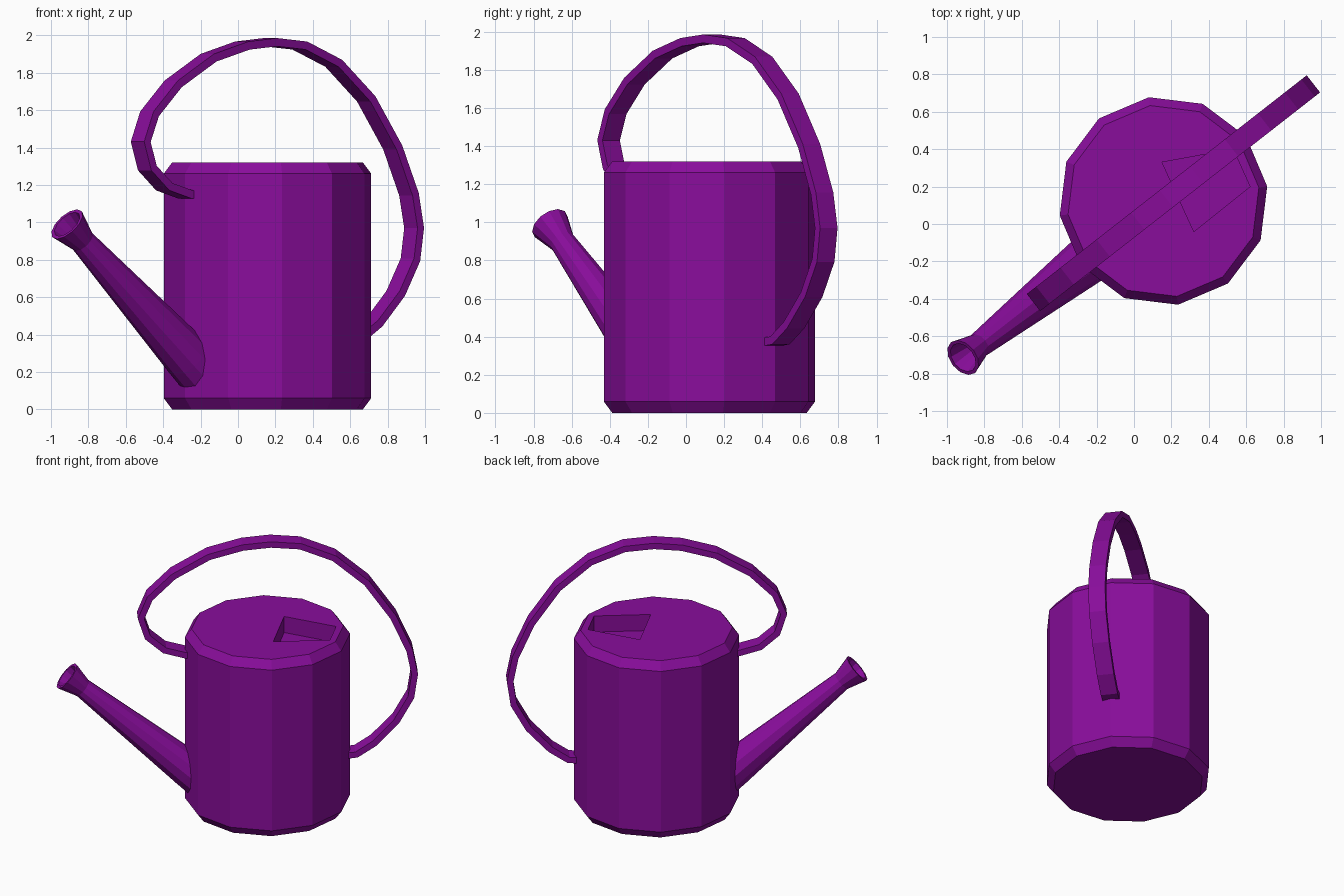
import bpy, bmesh, math
from mathutils import Vector, Matrix

if "Cube" in bpy.data.objects:
    bpy.data.objects.remove(bpy.data.objects["Cube"])

# The whole can lies along one diagonal: u = along spout/handle, v = across
ROT = Matrix.Rotation(math.radians(38), 4, 'Z')

purple = bpy.data.materials.new("purple")
purple.diffuse_color = (0.25, 0.004, 0.33, 1)
purple.use_nodes = True
purple.node_tree.nodes["Principled BSDF"].inputs["Base Color"].default_value = purple.diffuse_color


def finish(name, bm, turn=True):
    if turn:
        bm.transform(ROT)
    bmesh.ops.recalc_face_normals(bm, faces=bm.faces)
    me = bpy.data.meshes.new(name)
    bm.to_mesh(me)
    bm.free()
    me.materials.append(purple)
    ob = bpy.data.objects.new(name, me)
    bpy.context.collection.objects.link(ob)
    return ob


def loft(rings):
    """Skin a list of point rings and cap both ends."""
    bm = bmesh.new()
    vs = [[bm.verts.new(p) for p in r] for r in rings]
    n = len(vs[0])
    for a, b in zip(vs, vs[1:]):
        for i in range(n):
            j = (i + 1) % n
            bm.faces.new((a[i], a[j], b[j], b[i]))
    bm.faces.new(vs[0][::-1])
    bm.faces.new(vs[-1])
    return bm


def lathe(origin, axis, profile, sides=12):
    """Rings of radius r at distance t along an axis."""
    w = Vector(axis).normalized()
    side = Vector((0, 1, 0))
    up = side.cross(w)
    return loft([[Vector(origin) + w * t
                  + (up * math.cos(k * math.tau / sides) + side * math.sin(k * math.tau / sides)) * r
                  for k in range(sides)] for t, r in profile])


# Body: twelve-sided drum with chamfered rims
body = finish("body", lathe((0.2, 0, 0), (0, 0, 1),
              [(0, 0.515), (0.06, 0.56), (1.26, 0.56), (1.32, 0.515)]))

# Filling hole sunk into the lid
corners = [(0.15, 0.33), (0.32, -0.04), (0.62, 0.20), (0.53, 0.40)]
cutter = finish("hole_cutter", loft([[(x, y, z) for x, y in corners] for z in (1.20, 1.45)]), False)
cutter.hide_render = True
cutter.hide_viewport = True
cut = body.modifiers.new("hole", 'BOOLEAN')
cut.operation = 'DIFFERENCE'
cut.object = cutter
cut.solver = 'EXACT'

# Spout: tapering tube with a flared, hollow mouth
base, tip = Vector((-0.25, 0, 0.20)), Vector((-1.16, 0, 0.99))
L = (tip - base).length
finish("spout", lathe(base, tip - base,
       [(0, 0.135), (0.12, 0.13), (L - 0.14, 0.068), (L, 0.105),
        (L, 0.085), (L - 0.14, 0.05), (L - 0.3, 0.05)]))

# Handle: flat strap swept along a big loop
path = [(-0.28, 1.14), (-0.36, 1.15), (-0.50, 1.19), (-0.615, 1.29), (-0.66, 1.43), (-0.60, 1.58),
        (-0.44, 1.74), (-0.20, 1.88), (0.03, 1.945), (0.22, 1.963), (0.42, 1.945), (0.65, 1.85),
        (0.87, 1.66), (1.05, 1.40), (1.16, 1.15), (1.195, 0.97), (1.17, 0.80), (1.07, 0.62),
        (0.92, 0.46), (0.80, 0.38), (0.70, 0.37)]
W, T = 0.058, 0.022
rings = []
for i, (u, z) in enumerate(path):
    a, b = path[max(i - 1, 0)], path[min(i + 1, len(path) - 1)]
    d = Vector((b[0] - a[0], 0, b[1] - a[1])).normalized()
    n, c = Vector((-d.z, 0, d.x)) * T, Vector((u, 0, z))
    y = Vector((0, W, 0))
    rings.append([c + n + y, c + n - y, c - n - y, c - n + y])
finish("handle", loft(rings))
